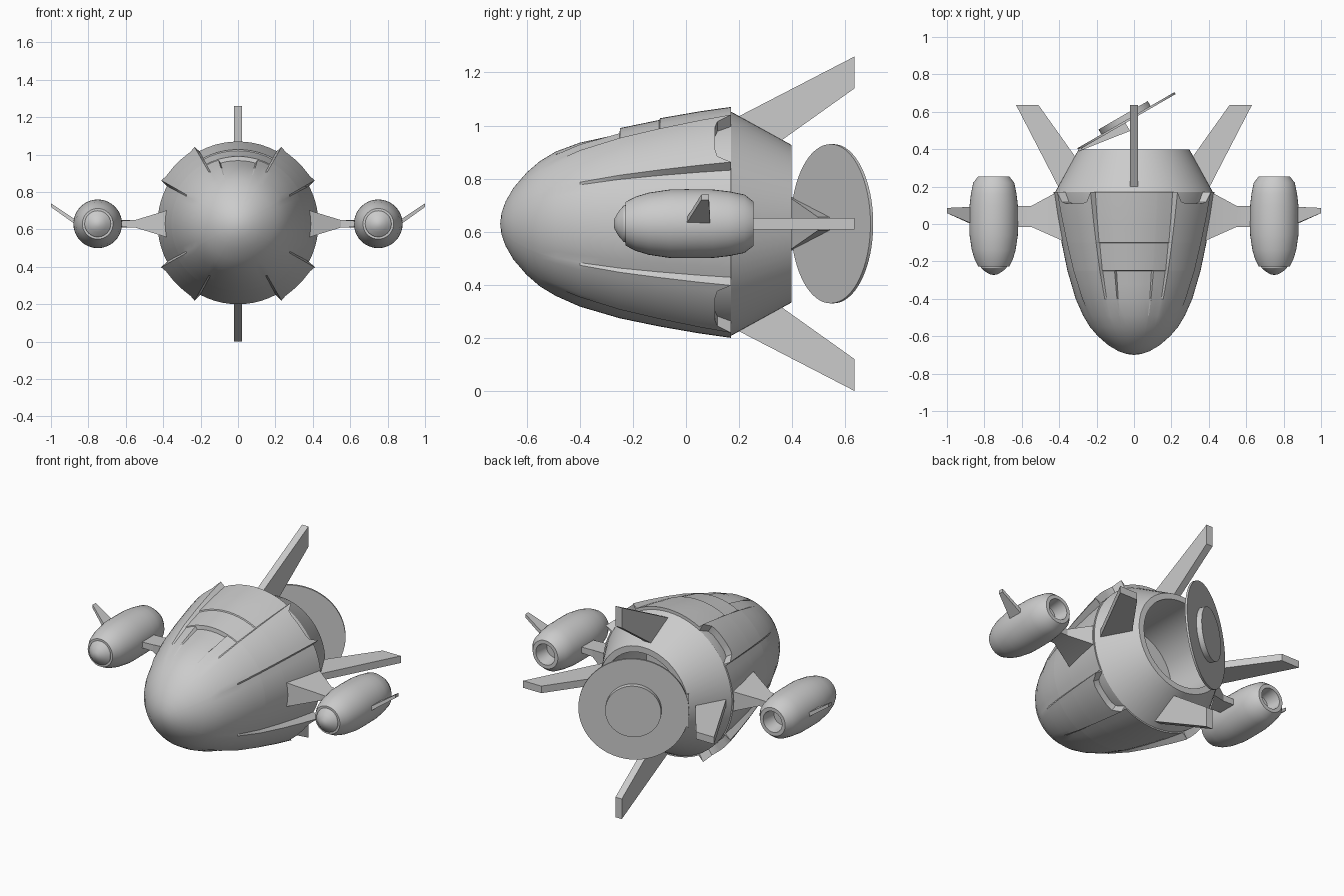
import bpy, bmesh
from math import radians, sin, cos, pi
from mathutils import Matrix, Vector

if "Cube" in bpy.data.objects:
    bpy.data.objects.remove(bpy.data.objects["Cube"])

CZ = 0.63  # height of the ship's long axis


def finish(name, verts, faces, angle=28, matrix=None):
    me = bpy.data.meshes.new(name)
    me.from_pydata(verts, [], faces)
    bm = bmesh.new()
    bm.from_mesh(me)
    bmesh.ops.remove_doubles(bm, verts=bm.verts, dist=1e-5)
    bmesh.ops.recalc_face_normals(bm, faces=bm.faces)
    if matrix:
        bm.transform(matrix)
    bm.to_mesh(me)
    bm.free()
    me.shade_smooth()
    me.set_sharp_from_angle(angle=radians(angle))
    ob = bpy.data.objects.new(name, me)
    bpy.context.collection.objects.link(ob)
    return ob


def grid_faces(rows, n):
    return [(i * n + j, i * n + (j + 1) % n, (i + 1) * n + (j + 1) % n, (i + 1) * n + j)
            for i in range(rows - 1) for j in range(n)]


def lathe(name, profile, matrix, segs=48):
    """Turn a (y, radius) profile around the y axis."""
    verts = [(r * cos(2 * pi * k / segs), y, r * sin(2 * pi * k / segs))
             for y, r in profile for k in range(segs)]
    return finish(name, verts, grid_faces(len(profile), segs), matrix=matrix)


def loft(name, sections, matrix=None):
    """Flat-faced solid through matching cross-sections, capped at both ends."""
    n, m = len(sections[0]), len(sections)
    faces = grid_faces(m, n) + [tuple(range(n)), tuple(range((m - 1) * n, m * n))]
    return finish(name, [p for s in sections for p in s], faces, 15, matrix)


AXIS = Matrix.Translation((0, 0, CZ))

# Front shell: smooth nose with four raised diagonal petals and a roof window
HULL = [(-.70, 0), (-.695, .04), (-.68, .083), (-.65, .135), (-.60, .193), (-.55, .236),
        (-.49, .272), (-.40, .312), (-.25, .356), (-.10, .387), (.05, .413), (.17, .43)]


def hull_radius(y):
    for (a, ra), (b, rb) in zip(HULL, HULL[1:]):
        if y <= b:
            return ra + (rb - ra) * (y - a) / (b - a)
    return HULL[-1][1]


def span(a, b, n):
    return [a + (b - a) * i / n for i in range(n + 1)]


# (angle, zone) around the section, doubled up at every step
columns = [(a, "side") for a in span(-28, 28, 10)]
columns += [(a, "petal") for a in span(29.5, 60.5, 8)]
columns += [(a, "roof") for a in span(62, 73, 2)] + [(a, "window") for a in span(74, 106, 6)]
columns += [(a, "roof") for a in span(107, 118, 2)]
columns += [(a, "petal") for a in span(119.5, 150.5, 8)]
columns += [(a, "side") for a in span(152, 208, 10)]
columns += [(a, "petal") for a in span(209.5, 240.5, 8)]
columns += [(a, "side") for a in span(242, 298, 10)]
columns += [(a, "petal") for a in span(299.5, 330.5, 8)]

ring_y = [y for y, r in HULL[:7]] + [-.40, -.32, -.251, -.248, -.17, -.101, -.098, -.02, .05, .17]
verts = []
for y0 in ring_y + ["inner", "core"]:
    for a, zone in columns:
        y = .17 if isinstance(y0, str) else y0
        if y == .17 and zone == "petal":          # scalloped petal ends
            d = abs((a % 90) - 45)
            y = .11 + .06 * max(0, min(1, (d - 11) / 4.5))
        r = hull_radius(y)
        if zone == "petal":
            r += .042 * max(0, (y + .49) / .66)
        elif zone in ("roof", "window"):
            if zone == "window" and -.49 < y < -.25:
                r -= .018 * (y + .49) / .24
            elif y > -.25:
                r += .004 if y < -.1 else .010
        if y0 == "inner":
            r = .405
        elif y0 == "core":
            y, r = .02, .37
        verts.append((r * cos(radians(a)), y, r * sin(radians(a))))
finish("front_shell", verts, grid_faces(len(ring_y) + 2, len(columns)), 22, AXIS)

# Hollow tapering rear hull
lathe("rear_hull", [(.03, .39), (.10, .415), (.17, .422), (.397, .297), (.397, .262),
                    (.0, .262), (.0, 0)], AXIS, 64)

# Open round hatch with its hinge arm
HATCH = Matrix.Translation((-.04, .55, CZ)) @ Matrix.Rotation(radians(30), 4, "Z")
lathe("hatch", [(-.006, 0), (-.006, .30), (.006, .30), (.006, .152), (.036, .152), (.036, 0)],
      HATCH, 64)
loft("hatch_hinge_arm", [[(x, y, z * h) for y, z in ((-t, -1), (0, -1), (0, 1), (-t, 1))]
                         for x, h, t in ((-.30, .10, .012), (-.01, .025, .055))], HATCH)

# Four swept tail fins
FIN = [(.17, .36), (.19, .40), (.635, .63), (.635, .51), (.34, .30)]
for k, name in enumerate(("right", "top", "left", "bottom")):
    loft(name + "_tail_fin", [[(r, y, t) for y, r in FIN] for t in (-.021, .021)],
         AXIS @ Matrix.Rotation(-k * pi / 2, 4, "Y"))

# Engine pods, pylons and winglets on both sides
POD = [(-.272, 0), (-.27, .018), (-.255, .045), (-.235, .068), (-.228, .07), (-.228, .082),
       (-.19, .102), (-.14, .117), (-.06, .129), (.0, .13), (.10, .129), (.16, .122),
       (.22, .11), (.255, .083), (.255, .062), (.17, .05), (.17, 0)]
for s, side in ((1, "right"), (-1, "left")):
    flip = AXIS @ Matrix.Scale(s, 4, (1, 0, 0))
    lathe(side + "_engine_pod", POD, Matrix.Translation((s * .75, 0, CZ)), 40)
    py = loft(side + "_pylon",
              [[(x, a, -h), (x, b, -h), (x, b, h), (x, a, h)] for x, a, b, h in
               ((.34, -.108, .21, .084), (.55, -.015, .096, .02), (.66, -.015, .096, .016))], flip)
    wl = loft(side + "_winglet",
              [[(.85 + t * .5, -.005, .01 - t), (1.0, .058, .11 - t), (1.0, .086, .11 - t),
                (.85 + t * .5, .092, .01 - t)] for t in (0, .02)], flip)
    if s < 0:  # mirrored solids need their faces turned outward again
        for ob in (py, wl):
            ob.data.flip_normals()
